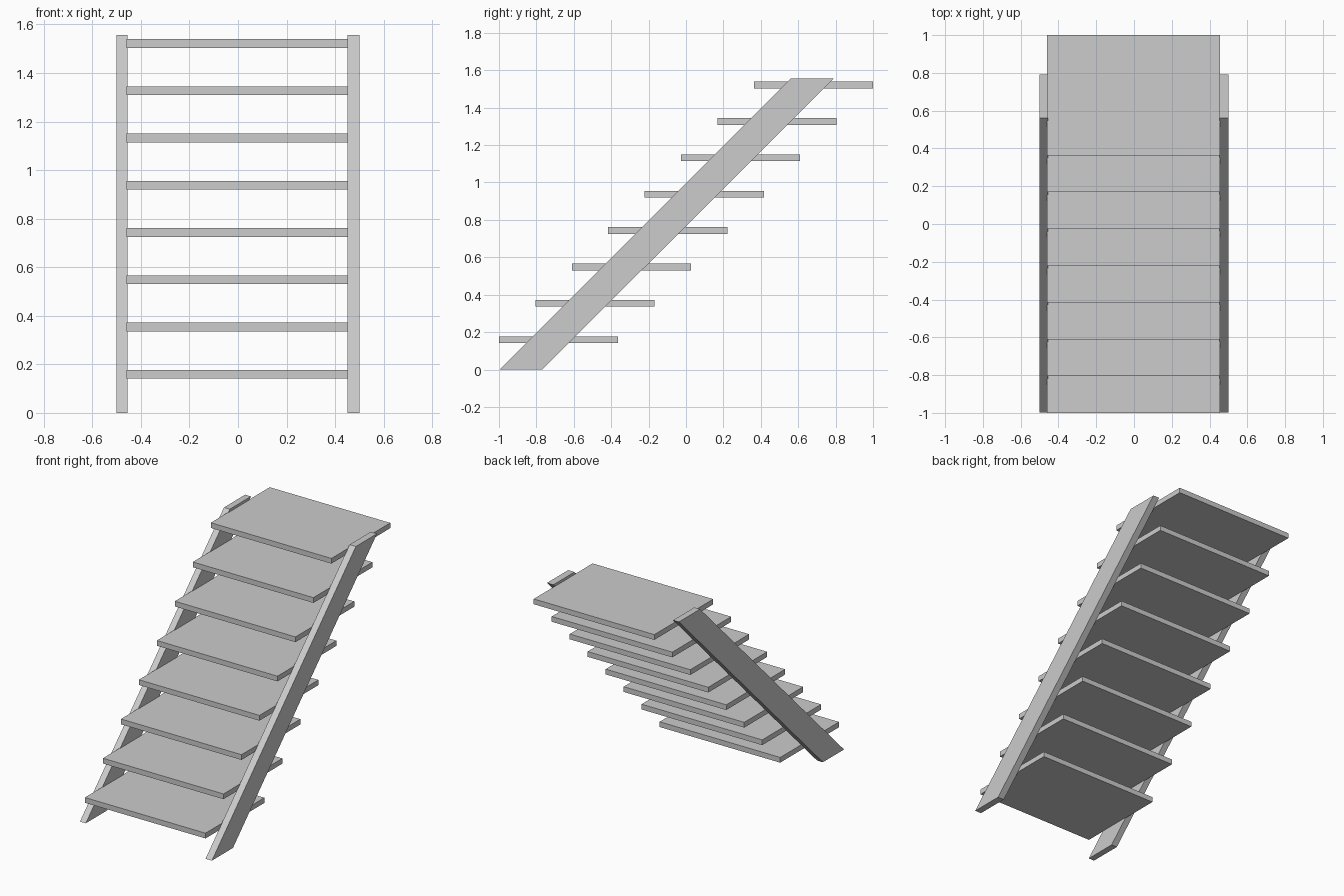
import bpy
import bmesh
from mathutils import Vector

cube = bpy.data.objects.get("Cube")
if cube:
    bpy.data.objects.remove(cube, do_unlink=True)

# Single flat grey
grey = bpy.data.materials.new("light_grey")
grey.use_nodes = True
colour = (0.604, 0.604, 0.604, 1)
grey.diffuse_color = colour
grey.node_tree.nodes["Principled BSDF"].inputs["Base Color"].default_value = colour


def extruded_profile(name, profile, x0, x1):
    """Extrude a (y, z) outline from x0 to x1."""
    bm = bmesh.new()
    face = bm.faces.new([bm.verts.new((x0, y, z)) for y, z in profile])
    grown = bmesh.ops.extrude_face_region(bm, geom=[face])
    verts = [v for v in grown["geom"] if isinstance(v, bmesh.types.BMVert)]
    bmesh.ops.translate(bm, verts=verts, vec=Vector((x1 - x0, 0, 0)))
    bmesh.ops.recalc_face_normals(bm, faces=bm.faces[:])
    mesh = bpy.data.meshes.new(name)
    bm.to_mesh(mesh)
    bm.free()
    mesh.materials.append(grey)
    obj = bpy.data.objects.new(name, mesh)
    bpy.context.collection.objects.link(obj)
    return obj


# Sloping side stringers, cut level at floor and top
stringer = [(-0.997, 0), (-0.768, 0), (0.791, 1.557), (0.562, 1.557)]
extruded_profile("right_stringer", stringer, -0.5, -0.456)
extruded_profile("left_stringer", stringer, 0.452, 0.5)

# Open treads climbing towards the back
TREADS = 8
DEPTH, THICKNESS = 0.637, 0.036
RUN, RISE = (2 - DEPTH) / (TREADS - 1), 0.1946
for i in range(TREADS):
    y, z = -1 + i * RUN, 0.141 + i * RISE
    outline = [(y, z), (y + DEPTH, z), (y + DEPTH, z + THICKNESS), (y, z + THICKNESS)]
    extruded_profile(f"tread_{i + 1}", outline, -0.46, 0.454)
